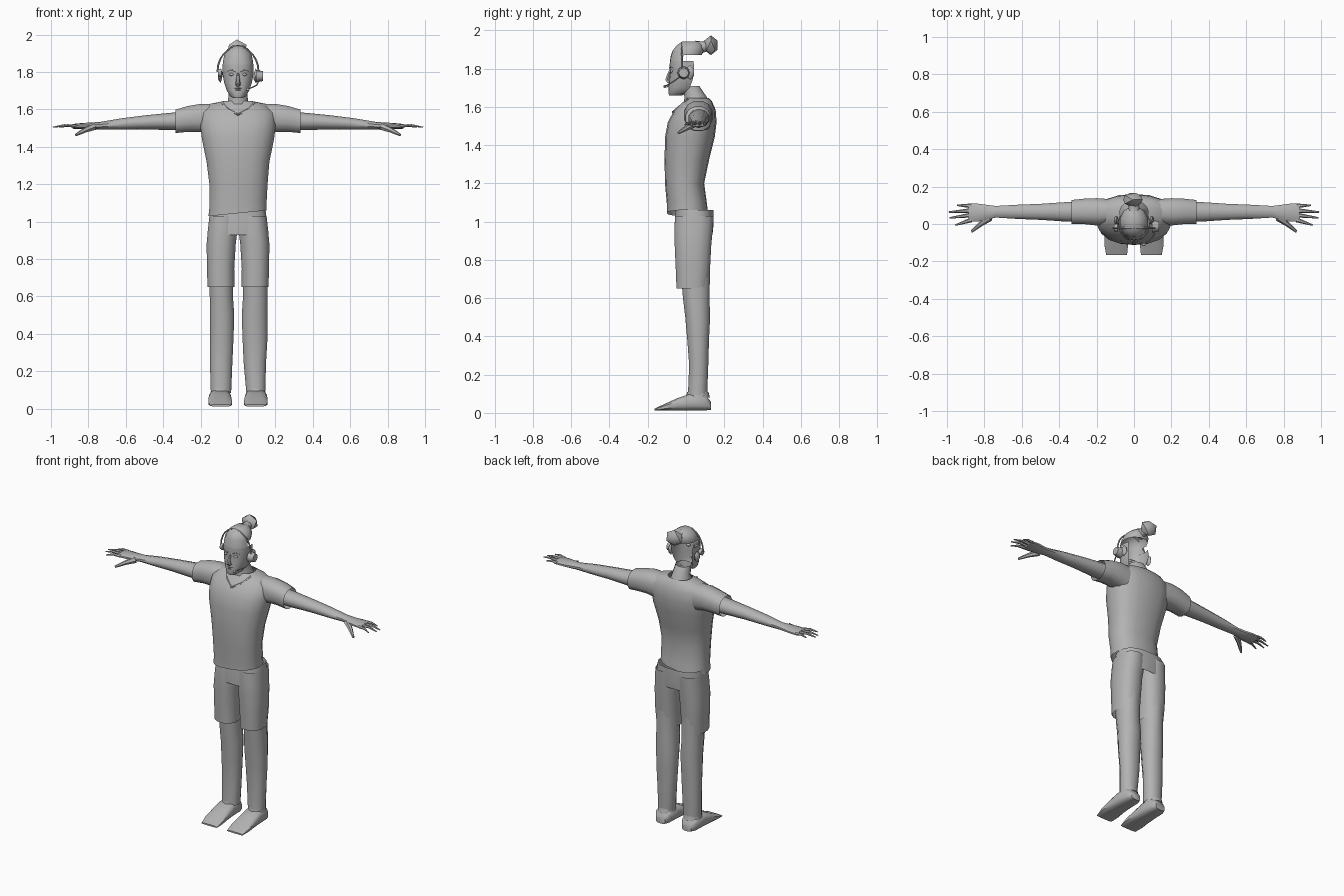
import bpy, bmesh, math
from mathutils import Vector

grey = bpy.data.materials.new("plain grey")
grey.diffuse_color = (0.45, 0.45, 0.45, 1)


def finish(bm, name, smooth=45):
    me = bpy.data.meshes.new(name)
    bm.to_mesh(me)
    bm.free()
    ob = bpy.data.objects.new(name, me)
    bpy.context.collection.objects.link(ob)
    me.materials.append(grey)
    bpy.ops.object.select_all(action='DESELECT')
    ob.select_set(True)
    bpy.context.view_layer.objects.active = ob
    bpy.ops.object.shade_smooth_by_angle(angle=math.radians(smooth))
    return ob


def loft(name, rings, axis='z', n=12, p=2.0, caps=(True, True), arc=None):
    """Rings are (position, a0, a1, b0, b1): extents across the two other axes."""
    bm = bmesh.new()
    loops = []
    for t, a0, a1, b0, b1 in rings:
        loop = []
        for i in range(n):
            if arc:
                ang = math.radians(arc[0] + (arc[1] - arc[0]) * i / (n - 1))
            else:
                ang = 2 * math.pi * (i + 0.5) / n
            c, s = math.cos(ang), math.sin(ang)
            a = (a0 + a1) / 2 + (a1 - a0) / 2 * math.copysign(abs(c) ** (2 / p), c)
            b = (b0 + b1) / 2 + (b1 - b0) / 2 * math.copysign(abs(s) ** (2 / p), s)
            co = {'x': (t, a, b), 'y': (a, t, b), 'z': (a, b, t)}[axis]
            loop.append(bm.verts.new(co))
        loops.append(loop)
    for l0, l1 in zip(loops, loops[1:]):
        for i in range(n - 1 if arc else n):
            j = (i + 1) % n
            bm.faces.new((l0[i], l0[j], l1[j], l1[i]))
    if not arc:
        if caps[0]:
            bm.faces.new(loops[0][::-1])
        if caps[1]:
            bm.faces.new(loops[-1])
    bmesh.ops.recalc_face_normals(bm, faces=bm.faces)
    return finish(bm, name)


def tube(name, pts, r0, r1, n=6, flat=1.0):
    """Tapered tube along a short path."""
    bm = bmesh.new()
    loops = []
    pts = [Vector(q) for q in pts]
    for k, q in enumerate(pts):
        d = (pts[min(k + 1, len(pts) - 1)] - pts[max(k - 1, 0)]).normalized()
        u = d.cross(Vector((0, 0, 1)) if abs(d.z) < 0.9 else Vector((0, 1, 0))).normalized()
        v = u.cross(d)
        r = r0 + (r1 - r0) * k / (len(pts) - 1)
        loops.append([bm.verts.new(q + r * (u * math.cos(2 * math.pi * i / n)
                      + v * flat * math.sin(2 * math.pi * i / n))) for i in range(n)])
    for l0, l1 in zip(loops, loops[1:]):
        for i in range(n):
            bm.faces.new((l0[i], l0[(i + 1) % n], l1[(i + 1) % n], l1[i]))
    bm.faces.new(loops[0])
    bm.faces.new(loops[-1])
    bmesh.ops.recalc_face_normals(bm, faces=bm.faces)
    return finish(bm, name)


def blob(name, loc, size, sub=1):
    bm = bmesh.new()
    bmesh.ops.create_icosphere(bm, subdivisions=sub, radius=1)
    for v in bm.verts:
        v.co = Vector(loc) + Vector(a * b for a, b in zip(v.co, size))
    return finish(bm, name)


# Shirt body, open at the hem
shirt = loft("shirt", [
    (1.035, -.16, .155, -.10, .115), (1.08, -.155, .155, -.10, .11),
    (1.20, -.155, .16, -.11, .095), (1.32, -.17, .17, -.112, .12),
    (1.44, -.195, .195, -.11, .15), (1.52, -.205, .205, -.095, .16),
    (1.585, -.20, .20, -.06, .155), (1.63, -.15, .15, -.01, .135),
    (1.645, -.075, .075, .0, .12)], n=18, p=2.4, caps=(False, False))
for v in shirt.data.vertices:      # slanting hem
    if v.co.z < 1.1:
        v.co.z += 0.10 * v.co.x + 0.01

# Neck
loft("neck", [(1.59, -.08, .08, -.02, .13), (1.65, -.055, .055, -.01, .112),
              (1.71, -.05, .05, -.02, .07)], n=12, caps=(False, False))

# Waist of the shorts
loft("shorts_waist", [(.93, -.162, .162, -.062, .14), (.98, -.16, .16, -.062, .145),
                      (1.06, -.15, .15, -.055, .145)], n=16, p=2.6, caps=(False, False))

for s, side in ((-1, "right"), (1, "left")):
    def X(rings):
        """Mirror the first extent pair for this side."""
        return [(t, min(s * a, s * b), max(s * a, s * b), c, d) for t, a, b, c, d in rings]

    # Sleeve, open at the cuff
    loft(side + "_sleeve", [(s * x, a, b, c, d) for x, a, b, c, d in (
        (.13, .0, .135, 1.46, 1.632), (.20, -.01, .14, 1.478, 1.632),
        (.27, -.002, .137, 1.478, 1.62), (.335, -.002, .13, 1.472, 1.60))],
        axis='x', p=2.4, caps=(False, False))

    # Bare arm and palm
    loft(side + "_arm", [(s * x, a, b, c, d) for x, a, b, c, d in (
        (.25, .01, .125, 1.49, 1.59), (.36, .01, .12, 1.49, 1.582),
        (.50, .02, .11, 1.493, 1.568), (.62, .025, .105, 1.492, 1.553),
        (.74, .033, .098, 1.493, 1.533), (.79, .018, .105, 1.492, 1.53),
        (.84, .01, .112, 1.495, 1.527), (.885, .01, .11, 1.497, 1.522))],
        axis='x', n=10)

    # Fingers and thumb
    for k, (y0, y1, x1) in enumerate(((.022, -.006, .955), (.048, .033, .985),
                                      (.072, .064, .99), (.097, .10, .945))):
        tube(f"{side}_finger_{k + 1}", [(s * .87, y0, 1.511),
             (s * (.87 + x1) / 2, (y0 + y1) / 2, 1.515), (s * x1, y1, 1.505)],
             .013, .004, flat=.8)
    tube(side + "_thumb", [(s * .77, .035, 1.508), (s * .82, .0, 1.488),
                           (s * .868, -.04, 1.463)], .02, .007)

    # Shorts leg
    loft(side + "_shorts_leg", X([
        (.65, .018, .165, -.052, .115), (.75, .018, .168, -.056, .128),
        (.88, .010, .17, -.062, .135), (.96, .0, .163, -.063, .143),
        (1.03, .004, .155, -.06, .148)]), n=12, p=2.5, caps=(False, False))

    # Lower leg, the two sides stand slightly differently
    d = .008 if s > 0 else 0
    loft(side + "_leg", X([
        (.085, .035 + d, .147, .008, .112), (.25, .028, .152, .015, .118),
        (.38, .022, .152 + d, .005, .122), (.50, .018, .152 + d, -.006, .128),
        (.60, .025, .153 + d, -.018, .125), (.74, .025, .158, -.03, .128),
        (.86, .02, .16, -.045, .13)]), n=12, p=2.2, caps=(False, False))

    # Shoe: wedge that flattens to a wide toe, plus an ankle collar
    loft(side + "_shoe", [(y, min(s * a, s * b), max(s * a, s * b), c, e) for y, a, b, c, e in (
        (.13, .06, .13, .015, .06), (.10, .042, .15, .012, .095),
        (.02, .038, .155, .012, .10), (-.04, .034, .158, .012, .08),
        (-.11, .03, .16, .012, .048), (-.165, .036, .15, .012, .022))],
        axis='y', n=12, p=3.2)
    loft(side + "_shoe_collar", X([(.08, .04, .15, .0, .125), (.108, .046, .146, .005, .118)]),
         n=10, caps=(False, False))

    # Eye, brow and ear
    blob(side + "_eye", (s * .034, -.074, 1.787), (.014, .010, .008), 2)
    tube(side + "_brow", [(s * .014, -.084, 1.803), (s * .038, -.079, 1.811),
                          (s * .058, -.062, 1.803)], .005, .003)
    blob(side + "_ear", (s * .095, .02, 1.78), (.014, .026, .038))

# Face shell, open at the back
loft("face", [
    (1.66, -.024, .024, -.088, -.02), (1.672, -.043, .043, -.092, .02),
    (1.70, -.06, .06, -.09, .06), (1.74, -.074, .074, -.088, .08),
    (1.78, -.082, .082, -.083, .09), (1.81, -.084, .084, -.086, .09),
    (1.84, -.083, .083, -.084, .085)], n=15, p=2.2, arc=(-205, 25))
loft("forehead", [(1.84, -.083, .083, -.084, .085), (1.865, -.08, .08, -.080, .085),
                  (1.89, -.074, .074, -.072, .08)], n=11, p=2.2, arc=(-170, -10))
# Closes the underside of the jaw
loft("jaw_underside", [(1.66, -.024, .024, -.088, -.02), (1.685, -.04, .04, -.06, .04)],
     n=10, caps=(True, False))

# Nose and mouth
tube("nose", [(0, -.08, 1.795), (0, -.092, 1.765), (0, -.098, 1.742), (0, -.085, 1.734)],
     .006, .016)
for z, w in ((1.713, .024), (1.704, .02)):
    tube("lip", [(-w, -.080, z), (0, -.094, z + .002), (w, -.080, z)], .005, .005)

# Swept-back hair cap, tail and bun
loft("hair_cap", [(1.87, -.077, .077, -.076, .085), (1.895, -.076, .076, -.072, .095),
                  (1.922, -.06, .06, -.05, .09), (1.942, -.03, .03, -.02, .07)],
     n=12, caps=(False, True))
tube("hair_tail", [(0, .05, 1.912), (0, .085, 1.912), (0, .115, 1.92)], .034, .026, 8)
blob("hair_bun", (-.006, .13, 1.922), (.058, .042, .052))

# Headset band, ear cup, temple pad and microphone
band = [(.11 * math.cos(math.radians(a)), -.022, 1.80 + .135 * math.sin(math.radians(a)))
        for a in range(0, 181, 15)]
tube("headset_band", band, .005, .005)
tube("headset_ear_cup", [(.095, -.012, 1.778), (.134, -.012, 1.778)], .034, .026, 8)
tube("headset_pad", [(-.088, -.02, 1.795), (-.108, -.02, 1.795)], .022, .018, 8)
tube("microphone_boom", [(.118, -.02, 1.765), (.10, -.07, 1.73), (.06, -.105, 1.71)],
     .004, .003)
blob("microphone", (.052, -.11, 1.707), (.012, .009, .009))

# Shirt collar flaps on the chest
for s in (-1, 1):
    tube("collar_edge", [(s * .085, .01, 1.637), (s * .055, -.035, 1.60), (s * .0, -.07, 1.572)],
         .008, .005)
